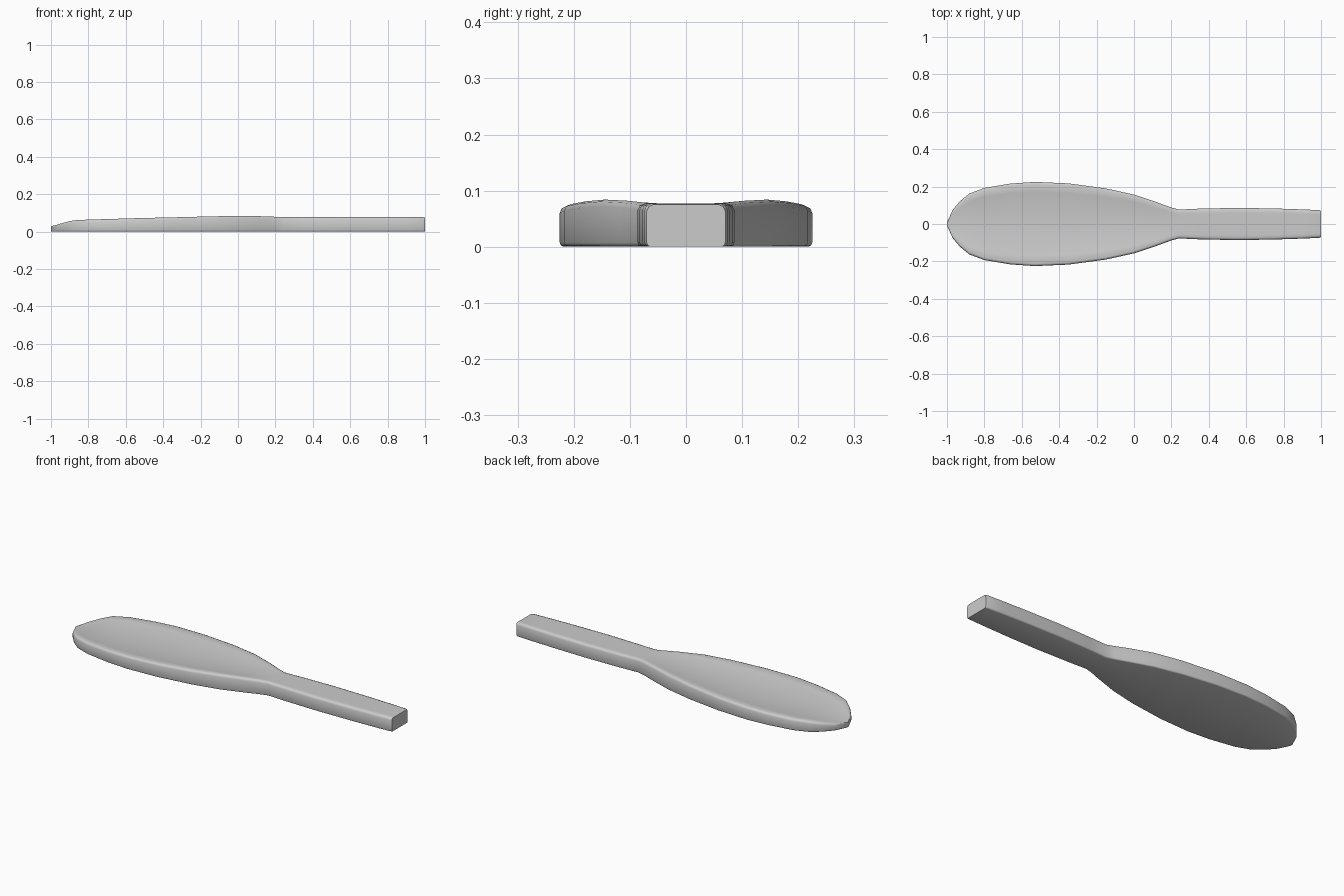
import bpy, bmesh, math

if "Cube" in bpy.data.objects:
    bpy.data.objects.remove(bpy.data.objects["Cube"])

# Stations along the paddle: x, half width, rim height, dish depth
STATIONS = [
    (-1.0, 0.008, 0.028, 0.0), (-0.97, 0.075, 0.036, 0.003), (-0.93, 0.122, 0.048, 0.008),
    (-0.88, 0.163, 0.060, 0.013), (-0.80, 0.193, 0.064, 0.016), (-0.66, 0.216, 0.068, 0.018),
    (-0.53, 0.225, 0.072, 0.019), (-0.35, 0.217, 0.076, 0.019), (-0.15, 0.190, 0.081, 0.017),
    (0.0, 0.157, 0.084, 0.014), (0.12, 0.117, 0.082, 0.008), (0.20, 0.088, 0.079, 0.003),
    (0.24, 0.077, 0.077, 0.0), (0.35, 0.082, 0.077, 0.0), (0.55, 0.086, 0.077, 0.0),
    (0.75, 0.083, 0.077, 0.0), (0.90, 0.078, 0.077, 0.0), (0.99, 0.074, 0.077, 0.0),
    (1.0, 0.070, 0.075, 0.0),
]
TOP = 10  # divisions across the dished top


def section(x, w, h, d):
    """Closed cross-section: flat base, rounded edges, dished top."""
    r = min(0.012, w * 0.4, h * 0.3)
    half = [(w - r * 0.6, 0.0), (w - r * 0.18, r * 0.18), (w, r * 0.6),
            (w, h - r), (w - r * 0.3, h - r * 0.3)]
    wi = w - r
    top = []
    for i in range(TOP + 1):
        t = 1 - 2 * i / TOP
        top.append((wi * t, h - d * (1 - t * t)))
    pts = half + top + [(-y, z) for y, z in reversed(half)]
    return [(x, y, z) for y, z in pts]


# Loft the sections into one paddle
bm = bmesh.new()
rings = [[bm.verts.new(p) for p in section(*s)] for s in STATIONS]
for a, b in zip(rings, rings[1:]):
    n = len(a)
    for i in range(n):
        j = (i + 1) % n
        bm.faces.new((a[i], a[j], b[j], b[i]))
bm.faces.new(rings[0])
bm.faces.new(rings[-1])
bmesh.ops.recalc_face_normals(bm, faces=bm.faces)
mesh = bpy.data.meshes.new("paddle")
bm.to_mesh(mesh)
bm.free()
obj = bpy.data.objects.new("paddle", mesh)
bpy.context.collection.objects.link(obj)
bpy.context.view_layer.objects.active = obj
obj.select_set(True)
bpy.ops.object.shade_smooth_by_angle(angle=math.radians(50))
